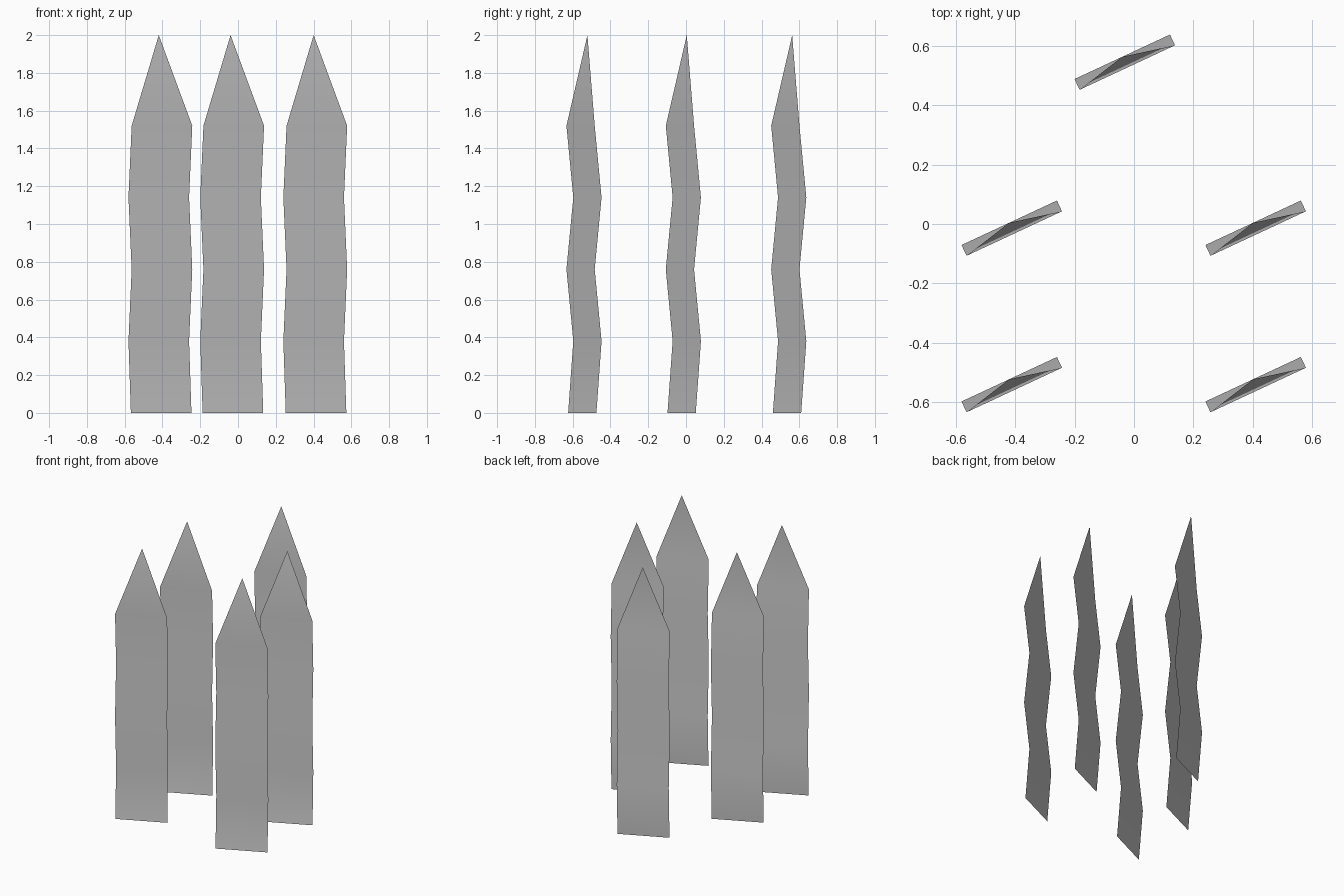
import bpy
from math import radians, sin, cos

if "Cube" in bpy.data.objects:
    bpy.data.objects.remove(bpy.data.objects["Cube"])

ANGLE = radians(25)   # every blade is turned the same way
HALF_WIDTH = 0.177
# (height, zigzag offset along the blade normal)
ROWS = [(0, -0.010), (0.38, 0.02), (0.76, -0.02), (1.14, 0.02), (1.52, -0.02)]
TIP = (2.0, 0.02)


def point(along, out, z):
    return (along * cos(ANGLE) - out * sin(ANGLE),
            along * sin(ANGLE) + out * cos(ANGLE), z)


# One thin folded blade sheet with a pointed tip
verts = [point(s * HALF_WIDTH, out, z) for z, out in ROWS for s in (-1, 1)]
verts.append(point(0, TIP[1], TIP[0]))
faces = [(i, i + 1, i + 3, i + 2) for i in range(0, 8, 2)] + [(8, 9, 10)]
mesh = bpy.data.meshes.new("blade")
mesh.from_pydata(verts, [], faces)
mesh.shade_smooth()

# Five copies make the clump
SPOTS = [(-0.411, -0.54), (0.409, -0.54), (-0.411, -0.014),
         (0.409, -0.014), (-0.031, 0.544)]
for n, (x, y) in enumerate(SPOTS, 1):
    blade = bpy.data.objects.new(f"grass_blade_{n}", mesh)
    blade.location = (x, y, 0)
    bpy.context.collection.objects.link(blade)
